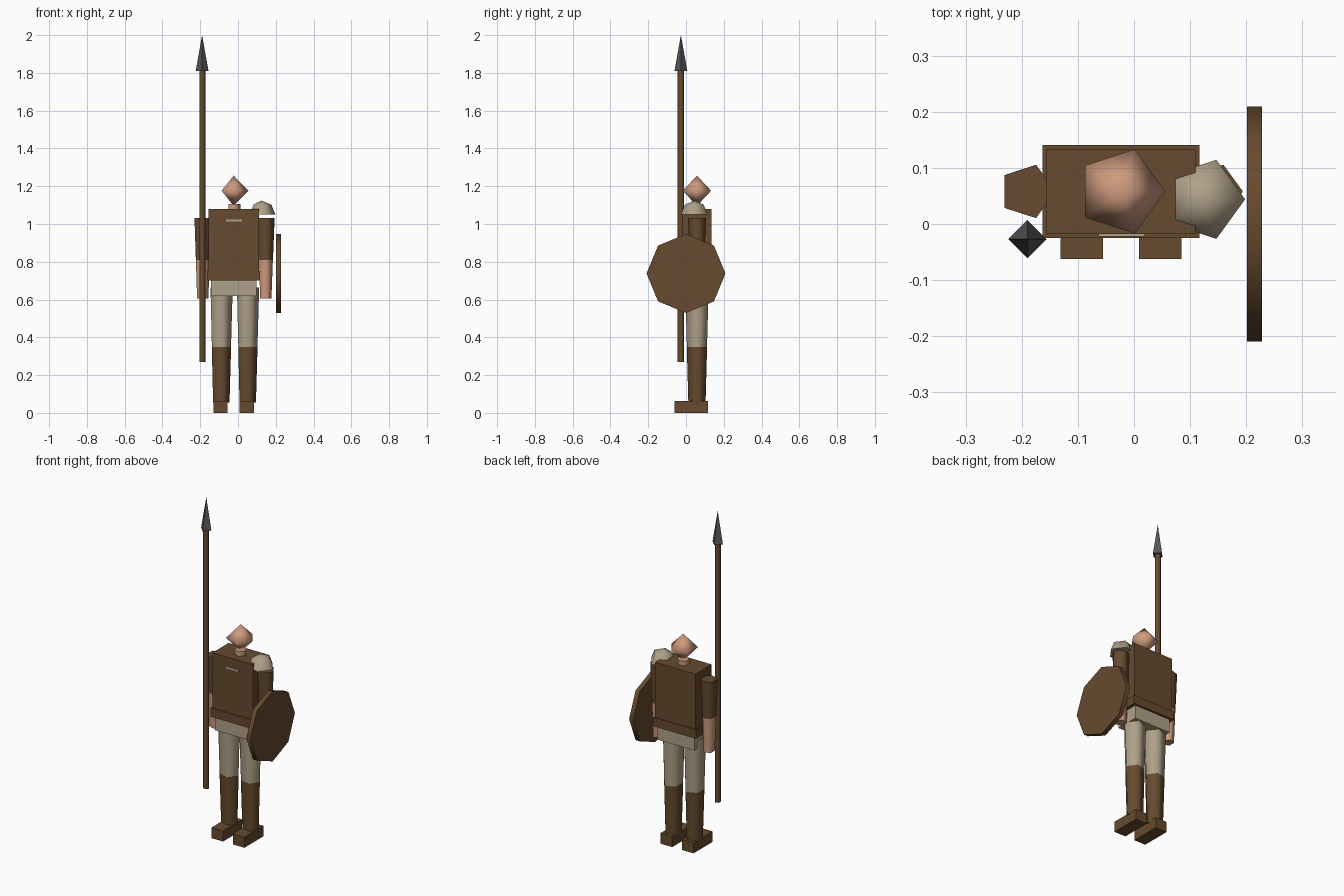
import bpy, bmesh
from math import cos, sin, pi, radians
from mathutils import Matrix, Vector

cube = bpy.data.objects.get("Cube")
if cube:
    bpy.data.objects.remove(cube, do_unlink=True)


def material(name, rgb):
    m = bpy.data.materials.new(name)
    m.use_nodes = True
    m.diffuse_color = (*rgb, 1)
    m.node_tree.nodes["Principled BSDF"].inputs["Base Color"].default_value = (*rgb, 1)
    return m


BROWN = material("leather_brown", (0.133, 0.069, 0.028))
SKIN = material("skin", (0.62, 0.33, 0.21))
CLOTH = material("beige_cloth", (0.43, 0.355, 0.25))
STEEL = material("dark_steel", (0.09, 0.093, 0.09))

# Centre line of the body
CX, CY = -0.023, 0.058


def finish(name, bm, mat, smooth_angle=None):
    bmesh.ops.recalc_face_normals(bm, faces=bm.faces)
    mesh = bpy.data.meshes.new(name)
    bm.to_mesh(mesh)
    bm.free()
    mesh.materials.append(mat)
    if smooth_angle:
        mesh.polygons.foreach_set("use_smooth", [True] * len(mesh.polygons))
        mesh.set_sharp_from_angle(angle=radians(smooth_angle))
    obj = bpy.data.objects.new(name, mesh)
    bpy.context.collection.objects.link(obj)


def box(name, low, high, mat):
    low, high = Vector(low), Vector(high)
    bm = bmesh.new()
    bmesh.ops.create_cube(bm, size=1)
    bmesh.ops.scale(bm, vec=high - low, verts=bm.verts)
    bmesh.ops.translate(bm, vec=(low + high) / 2, verts=bm.verts)
    finish(name, bm, mat)


def loft(name, centre, profile, mat, sides=5, smooth_angle=80, turn=0):
    """Stack of polygon rings from (radius, height) pairs; radius 0 is a point."""
    bm = bmesh.new()
    rings = []
    for r, z in profile:
        n = sides if r else 1
        rings.append([bm.verts.new((r * cos(2 * pi * i / sides),
                                    r * sin(2 * pi * i / sides), z)) for i in range(n)])
    for a, b in zip(rings, rings[1:]):
        for i in range(sides):
            j = (i + 1) % sides
            corners = [a[i % len(a)], a[j % len(a)], b[j % len(b)], b[i % len(b)]]
            bm.faces.new(list(dict.fromkeys(corners)))
    for ring in (rings[0], rings[-1]):
        if len(ring) > 1:
            bm.faces.new(ring)
    bm.transform(Matrix.Translation(centre) @ Matrix.Rotation(turn, 4, "Y"))
    finish(name, bm, mat, smooth_angle)


# Torso, belt and hips
def body_box(name, half_x, half_y, z0, z1, mat):
    box(name, (CX - half_x, CY - half_y, z0), (CX + half_x, CY + half_y, z1), mat)


body_box("tunic", 0.133, 0.076, 0.71, 1.08, BROWN)
body_box("belt", 0.140, 0.083, 0.70, 0.752, BROWN)
body_box("hips", 0.121, 0.070, 0.62, 0.705, CLOTH)
box("chest_clasp", (-0.063, -0.022, 1.013), (0.02, -0.017, 1.025), CLOTH)

# Head and neck
loft("neck", (CX, CY, 0), [(0.035, 1.06), (0.035, 1.107)], SKIN)
loft("head", (CX, CY, 1.176), [(0, -0.08), (0.079, 0), (0, 0.08)], SKIN, smooth_angle=179)

# Limbs
for side, s in (("left", 1), ("right", -1)):
    leg = (CX + s * 0.07, CY, 0)
    loft(side + "_trouser_leg", leg, [(0.056, 0.35), (0.065, 0.665)], CLOTH)
    loft(side + "_boot_shaft", leg, [(0.048, 0.055), (0.0565, 0.35)], BROWN)
    box(side + "_foot", (leg[0] - 0.038, -0.062, 0), (leg[0] + 0.038, 0.117, 0.063), BROWN)
    arm = (CX + s * 0.167, CY, 0)
    loft(side + "_sleeve", arm, [(0.041, 0.81), (0.05, 1.032)], BROWN)
    loft(side + "_forearm", arm, [(0.033, 0.605), (0.0405, 0.81)], SKIN)

# Shoulder guard: half dome on the left shoulder
R = 0.074
loft("shoulder_guard", (0.124, 0.044, 1.05),
     [(R, 0), (R * cos(pi / 4), R * sin(pi / 4)), (0, R)], CLOTH)

# Shield on the left side, facing outward
loft("shield", (0.215, 0, 0.738), [(0.209, -0.0135), (0.209, 0.0135)], BROWN,
     sides=8, smooth_angle=60, turn=pi / 2)

# Spear on the right side
SPEAR = (-0.19, -0.027, 0)
loft("spear_shaft", SPEAR, [(0.0185, 0.27), (0.0185, 1.815)], BROWN)
loft("spear_head", SPEAR, [(0.034, 1.81), (0, 2.0)], STEEL, sides=4, smooth_angle=None)
